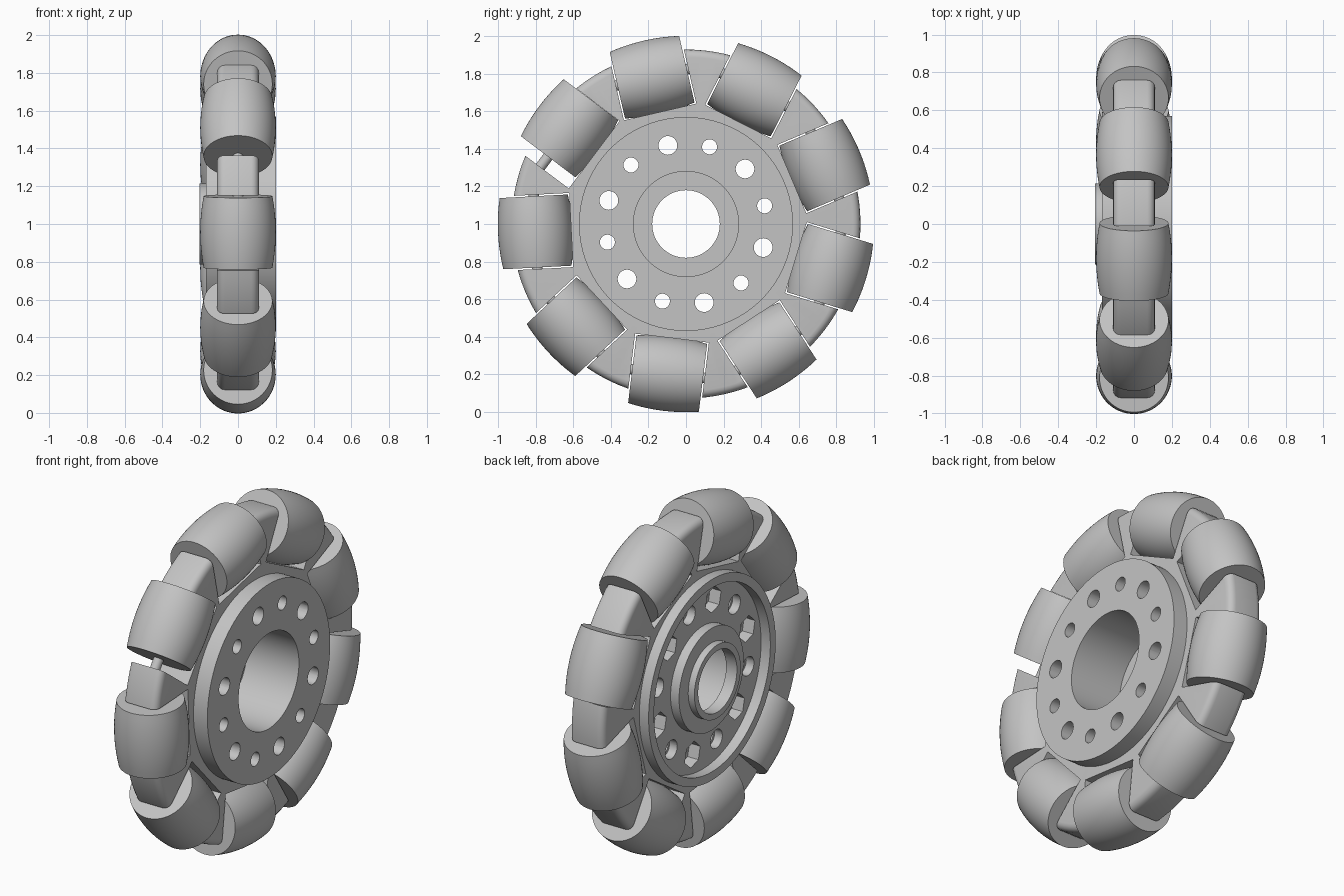
import bpy, bmesh
from math import cos, sin, tau, radians, sqrt
from mathutils import Matrix, Vector

cube = bpy.data.objects.get("Cube")
if cube:
    bpy.data.objects.remove(cube)

grey = bpy.data.materials.new("light_grey")
grey.use_nodes = True
COLOUR = (0.55, 0.55, 0.55, 1)
grey.diffuse_color = COLOUR
grey.node_tree.nodes["Principled BSDF"].inputs["Base Color"].default_value = COLOUR

HUB = Matrix.Translation((0, 0, 1))
ROLLERS, AXIS_R, ROLLER_R, HALF = 9, 0.803, 0.2, 0.19


def finish(bm, name, helper=False):
    bmesh.ops.recalc_face_normals(bm, faces=bm.faces)
    mesh = bpy.data.meshes.new(name)
    bm.to_mesh(mesh)
    bm.free()
    mesh.materials.append(grey)
    obj = bpy.data.objects.new(name, mesh)
    bpy.context.collection.objects.link(obj)
    obj.hide_render = helper
    return obj


def lathe(bm, profile, matrix, sides, closed=False):
    """Turn (x, radius) points about the x axis; cap the ends unless closed."""
    rings = [[bm.verts.new(matrix @ Vector((x, r * cos(tau * i / sides), r * sin(tau * i / sides))))
              for i in range(sides)] for x, r in profile]
    pairs = list(zip(rings, rings[1:] + rings[:1])) if closed else list(zip(rings, rings[1:]))
    for a, b in pairs:
        for i in range(sides):
            j = (i + 1) % sides
            bm.faces.new((a[i], a[j], b[j], b[i]))
    if not closed:
        bm.faces.new(rings[0])
        bm.faces.new(rings[-1])


def around(angle, radius):
    """Place at an angle in the yz plane, with local y pointing outward."""
    return HUB @ Matrix.Rotation(radians(angle), 4, 'X') @ Matrix.Translation((0, radius, 0))


def shade(obj):
    bpy.ops.object.select_all(action='DESELECT')
    obj.select_set(True)
    bpy.context.view_layer.objects.active = obj
    bpy.ops.object.shade_smooth_by_angle(angle=radians(35))


def cut(obj, cutter):
    mod = obj.modifiers.new("cut", 'BOOLEAN')
    mod.object, mod.operation, mod.solver = cutter, 'DIFFERENCE', 'EXACT'
    bpy.context.view_layer.objects.active = obj
    bpy.ops.object.modifier_apply(modifier=mod.name)
    bpy.data.objects.remove(cutter)


# Wheel body: front disc, rounded outer ring, back rim, recess and bearing boss
def fillet(sign):
    pts = [(sign * (0.07 + 0.04 * sin(tau * k / 16)), 0.89 + 0.04 * cos(tau * k / 16)) for k in range(5)]
    return pts if sign < 0 else pts[::-1]


profile = [(0.2, 0.28), (0.2, 0.57), (0.11, 0.57)] + fillet(1) + fillet(-1)
profile += [(-0.11, 0.59), (-0.17, 0.59), (-0.17, 0.54), (-0.11, 0.54),
            (-0.11, 0.3), (-0.165, 0.3), (-0.165, 0.215), (-0.205, 0.215),
            (-0.205, 0.18), (-0.135, 0.18), (-0.135, 0.28)]
bm = bmesh.new()
lathe(bm, profile, HUB, 144, closed=True)
body = finish(bm, "wheel_body")

# Bolt holes, alternating large and small
holes, seats = bmesh.new(), bmesh.new()
for k in range(12):
    large = k % 2 == 1
    place = around(13 + 30 * k, 0.43)
    r = 0.05 if large else 0.04
    lathe(holes, [(-0.4, r), (0.4, r)], place, 24)
    # Hexagonal nut seats and round seats at the back
    if large:
        lathe(seats, [(-0.14, 0.075), (-0.04, 0.075)], place, 6)
    else:
        lathe(seats, [(-0.14, 0.055), (-0.06, 0.055)], place, 24)
cut(body, finish(holes, "hole_cutter", True))

# Roller pockets; one roller has slid along its pin in a longer pocket
roller_angles = [23 + 360 / ROLLERS * k for k in range(ROLLERS)]
slid = 3
for k, angle in enumerate(roller_angles):
    half = HALF + (0.035 if k == slid else 0.008)
    size = Matrix.Diagonal((0.5, 0.4, 2 * half, 1))
    bmesh.ops.create_cube(seats, size=1, matrix=around(angle, AXIS_R + 0.01) @ size)
cut(body, finish(seats, "pocket_cutter", True))
shade(body)

# Barrel rollers whose outline follows the wheel's outer circle, and their pins
to_tangent = Matrix.Rotation(radians(90), 4, 'Y')
outer = AXIS_R + ROLLER_R
steps = 10
barrel = []
for s in range(steps + 1):
    t = HALF * (2 * s / steps - 1)
    barrel.append((t, sqrt(outer ** 2 - t ** 2) - AXIS_R))
for k, angle in enumerate(roller_angles):
    place = around(angle, AXIS_R)
    slide = Matrix.Translation((0, 0, -0.034 if k == slid else 0))
    bm = bmesh.new()
    lathe(bm, barrel, place @ slide @ to_tangent, 64)
    shade(finish(bm, f"roller_{k + 1}"))
    bm = bmesh.new()
    lathe(bm, [(-0.24, 0.028), (0.24, 0.028)], place @ to_tangent, 24)
    shade(finish(bm, f"roller_pin_{k + 1}"))
